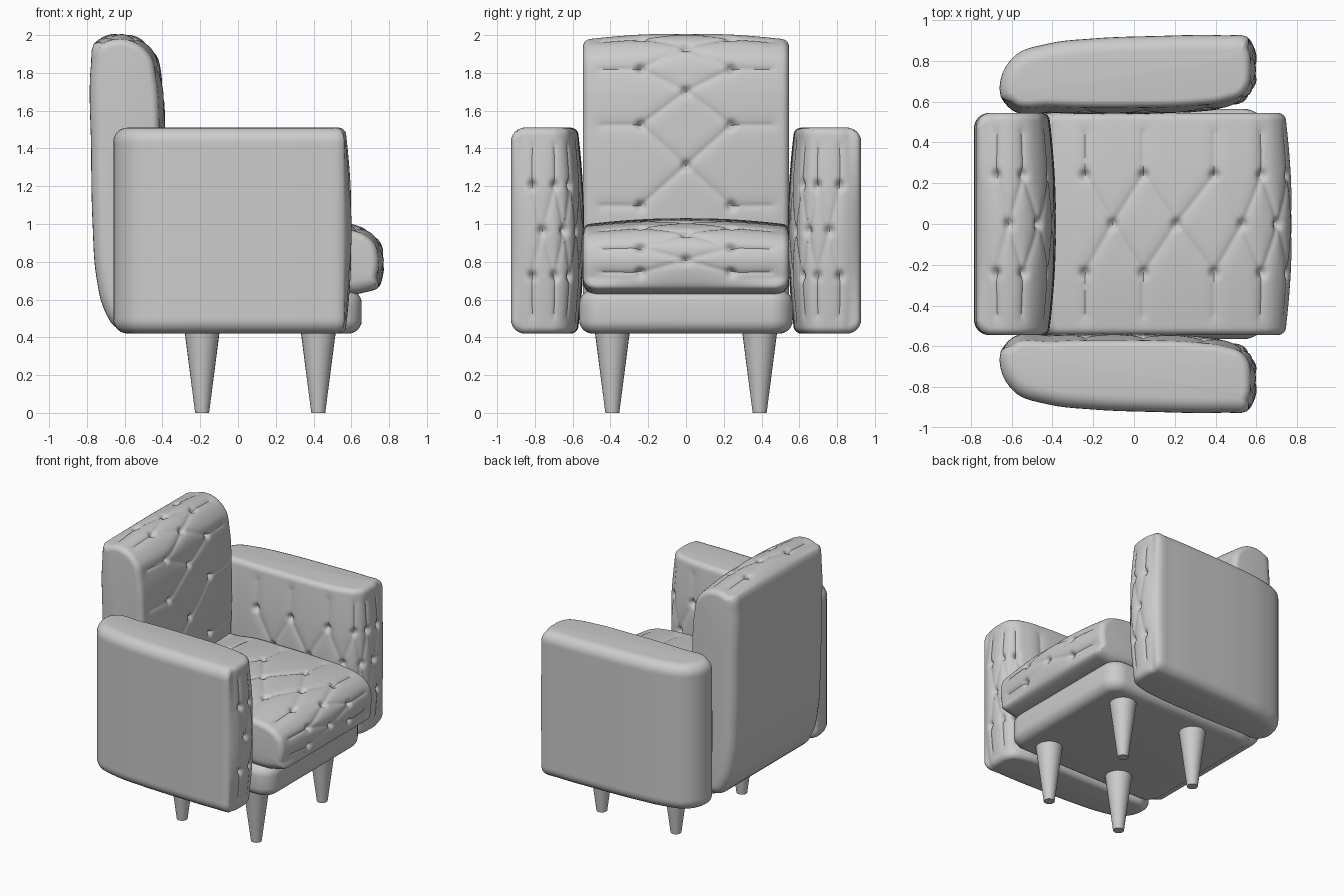
import bpy, bmesh, math
from mathutils import Vector

if "Cube" in bpy.data.objects:
    bpy.data.objects.remove(bpy.data.objects["Cube"])


def finish(name, bm):
    bmesh.ops.recalc_face_normals(bm, faces=bm.faces[:])
    me = bpy.data.meshes.new(name)
    bm.to_mesh(me)
    bm.free()
    ob = bpy.data.objects.new(name, me)
    bpy.context.collection.objects.link(ob)
    bpy.ops.object.select_all(action='DESELECT')
    bpy.context.view_layer.objects.active = ob
    ob.select_set(True)
    bpy.ops.object.shade_smooth_by_angle(angle=math.radians(50))
    return ob


def smooth_loop(ctrl, last, fine=0.012, coarse=0.045):
    """Closed Hermite curve; segments before index 'last' are sampled finely."""
    p = [Vector(c) for c in ctrl]
    n = len(p)
    d = [(p[(i + 1) % n] - p[i]).length for i in range(n)]
    tan = [((p[i] - p[i - 1]) / d[i - 1] * d[i] + (p[(i + 1) % n] - p[i]) / d[i] * d[i - 1])
           / (d[i] + d[i - 1]) for i in range(n)]
    out, end = [], 0
    for i in range(n):
        if i == last:
            end = len(out)
        k = max(3, math.ceil(d[i] / (fine if i < last else coarse)))
        a, b = p[i], p[(i + 1) % n]
        ma, mb = tan[i] * d[i], tan[(i + 1) % n] * d[i]
        for j in range(k):
            t = j / k
            out.append(a * (2*t**3 - 3*t*t + 1) + ma * (t**3 - 2*t*t + t)
                       + b * (3*t*t - 2*t**3) + mb * (t**3 - t*t))
    return out, end


def seg_dist(s, w, seg):
    ax, ay, bx, by = seg
    dx, dy = bx - ax, by - ay
    t = max(0, min(1, ((s - ax) * dx + (w - ay) * dy) / (dx * dx + dy * dy)))
    return math.hypot(s - ax - t * dx, w - ay - t * dy)


def cushion(name, ctrl, last, half, buttons, place):
    """Profile swept across its width, rounded at both sides, tufted on its first part.
    Buttons alternate: a pair at the sides, then one in the middle."""
    pts, end = smooth_loop(ctrl, last)
    n = len(pts)
    arc = [0.0]
    for i in range(1, n):
        arc.append(arc[-1] + (pts[i] - pts[i - 1]).length)
    area = sum(pts[i - 1].cross(pts[i]) for i in range(n))
    sign = 1 if area > 0 else -1

    # button positions and crease lines in (arc length, width) space; symmetric in width
    stops = [arc[min(range(n), key=lambda i: (pts[i] - Vector(b)).length)] for b in buttons]
    knots, segs = [], []
    for k, s in enumerate(stops):
        side = k % 2 == 0
        w = 0.24 if side else 0.0
        knots.append((s, w))
        if side:
            segs.append((s, 0.24, s, 0.45))
        if k + 1 < len(stops):
            segs.append((s, w, stops[k + 1], 0.24 - w))

    # rows: rounded edge, flat middle, rounded edge
    R, M = 6, 84
    rows = [(-1, math.pi / 2 * (1 - j / R)) for j in range(R)]
    rows += [(-1 + 2 * j / M, 0) for j in range(M + 1)]
    rows += [(1, math.pi / 2 * (j + 1) / R) for j in range(R)]

    bm = bmesh.new()
    grid = []
    for f, th in rows:
        ring = []
        for i in range(n):
            t = (pts[(i + 1) % n] - pts[i - 1]).normalized()
            nor = Vector((t.y, -t.x)) * sign
            s = arc[i]
            fade = max(0, min(1, s / 0.08, (arc[end] - s) / 0.06))
            fade = fade * fade * (3 - 2 * fade)
            r = 0.075 - 0.04 * fade
            w = f * (half - r) + math.copysign(r * math.sin(th), f)
            off = r * (1 - math.cos(th))
            if fade > 0:
                aw = abs(w)
                off += 0.035 * (w / half) ** 2 * fade
                if th == 0:
                    kd = min(math.hypot(s - a, aw - b) for a, b in knots)
                    cd = min(seg_dist(s, aw, g) for g in segs)
                    off += fade * (0.03 * math.exp(-(kd / 0.022) ** 2)
                                   + 0.006 * math.exp(-(cd / 0.009) ** 2)
                                   + 0.005 * math.exp(-(cd / 0.035) ** 2))
            q = pts[i] - nor * off
            ring.append(bm.verts.new(place(q.x, q.y, w)))
        grid.append(ring)
    for a, b in zip(grid, grid[1:]):
        for i in range(n):
            j = (i + 1) % n
            bm.faces.new((a[i], a[j], b[j], b[i]))
    bm.faces.new(grid[0])
    bm.faces.new(grid[-1])
    return finish(name, bm)


# backrest
cushion("backrest",
        [(-.45, .48), (-.41, .62), (-.39, 1.0), (-.385, 1.5), (-.40, 1.75), (-.435, 1.9),
         (-.50, 1.97), (-.58, 2.005), (-.69, 2.0), (-.765, 1.95), (-.778, 1.85), (-.778, 1.4),
         (-.77, 1.0), (-.75, .72), (-.71, .55), (-.65, .455), (-.53, .44)], 9, .545,
        [(-.39, 1.1), (-.385, 1.31), (-.385, 1.52), (-.395, 1.7), (-.415, 1.82),
         (-.46, 1.94), (-.54, 1.99), (-.61, 2.0), (-.68, 2.0)],
        lambda u, v, w: (u, w, v))

# seat cushion
cushion("seat_cushion",
        [(-.45, .98), (-.3, 1.02), (0, 1.03), (.3, 1.025), (.5, 1.015), (.62, .995), (.70, .96),
         (.755, .90), (.775, .82), (.77, .74), (.74, .66), (.68, .64), (.3, .64), (-.3, .64),
         (-.45, .68), (-.49, .83)], 10, .545,
        [(-.24, 1.02), (-.1, 1.03), (.05, 1.03), (.21, 1.03), (.39, 1.02), (.53, 1.01),
         (.63, .99), (.71, .95), (.76, .88), (.775, .81), (.77, .74)],
        lambda u, v, w: (u, w, v))

# arms
for side, label in ((1, "left"), (-1, "right")):
    cushion("armrest_" + label,
            [(-.655, .63), (-.60, .56), (-.4, .545), (0, .54), (.3, .55), (.45, .57), (.55, .61),
             (.592, .67), (.603, .76), (.595, .85), (.555, .918), (.45, .925), (.1, .922),
             (-.2, .91), (-.42, .885), (-.58, .83), (-.645, .74)], 10, .545,
            [(-.24, .54), (-.1, .54), (.05, .54), (.2, .545), (.35, .555), (.46, .575),
             (.54, .605), (.58, .64), (.595, .69), (.603, .755), (.597, .82)],
            lambda u, v, w, k=side: (u, v * k, .965 + w))

# base under the seat
bm = bmesh.new()
bmesh.ops.create_cube(bm, size=1)
for v in bm.verts:
    v.co = Vector((v.co.x * 1.275 + .0175, v.co.y * 1.13, v.co.z * .23 + .535))
upright = [e for e in bm.edges if abs(e.verts[0].co.z - e.verts[1].co.z) > .1]
bmesh.ops.bevel(bm, geom=upright, offset=.12, segments=8, profile=.5, affect='EDGES')
rims = [e for e in bm.edges if abs(e.verts[0].co.z - e.verts[1].co.z) < .01]
bmesh.ops.bevel(bm, geom=rims, offset=.07, segments=6, profile=.5, affect='EDGES')
finish("seat_base", bm)

# tapered legs
for x, row in ((.425, "front"), (-.19, "rear")):
    for y, label in ((.39, "left"), (-.39, "right")):
        bm = bmesh.new()
        bmesh.ops.create_cone(bm, cap_ends=True, segments=24, radius1=.037, radius2=.094, depth=.44)
        bmesh.ops.translate(bm, verts=bm.verts[:], vec=(x, y, .22))
        finish(f"{row}_leg_{label}", bm)
